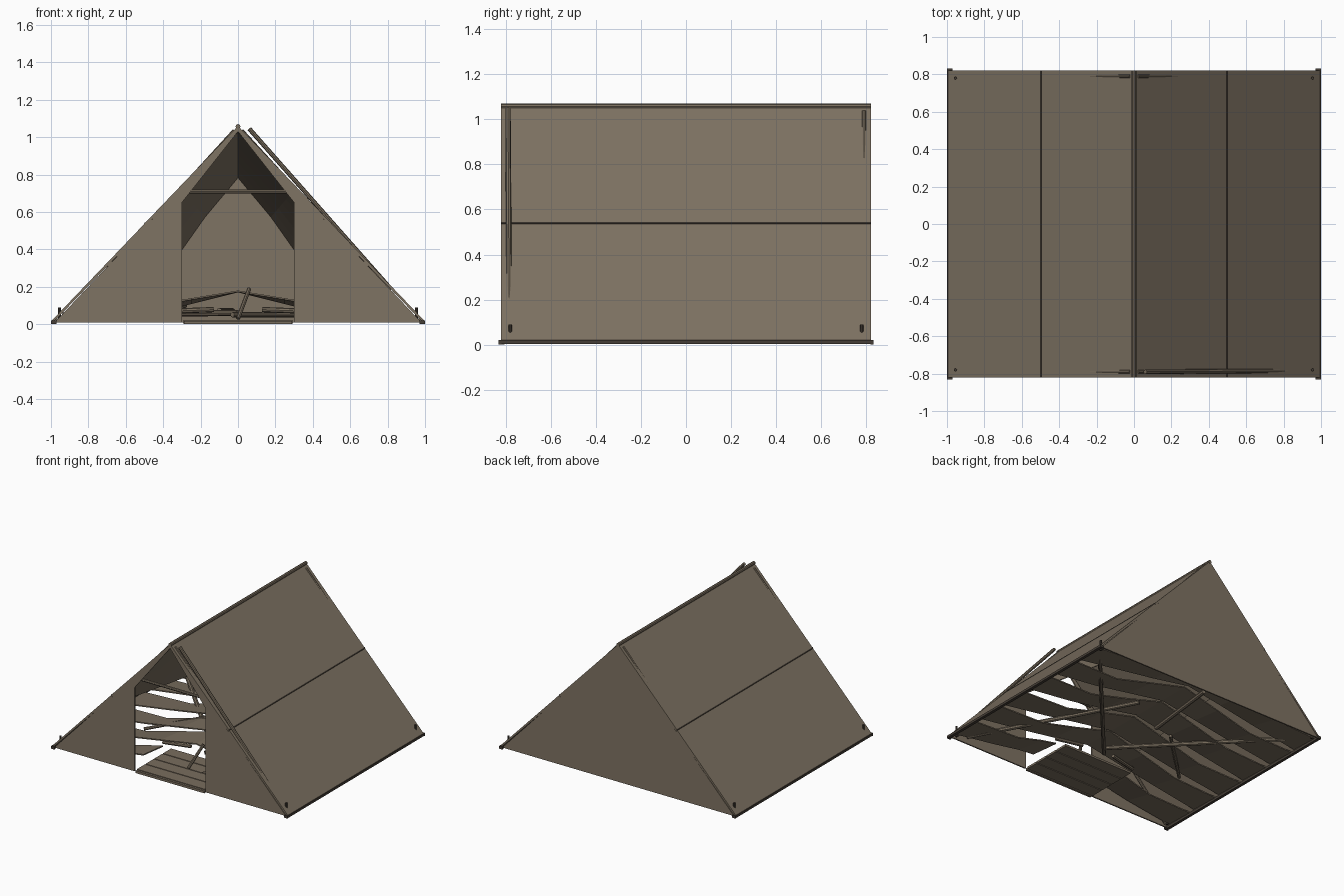
import bpy, bmesh, math, random
from mathutils import Vector

if "Cube" in bpy.data.objects:
    bpy.data.objects.remove(bpy.data.objects["Cube"])

random.seed(4)


def mat(name, rgb):
    m = bpy.data.materials.new(name)
    m.diffuse_color = (*rgb, 1)
    m.use_nodes = True
    m.node_tree.nodes["Principled BSDF"].inputs["Base Color"].default_value = m.diffuse_color
    return m


CANVAS = mat("tan canvas", (0.212, 0.172, 0.125))
WOOD = mat("brown wood", (0.19, 0.153, 0.11))
DARK = mat("dark trim", (0.06, 0.048, 0.037))


def mesh(name, verts, faces, m):
    me = bpy.data.meshes.new(name)
    me.from_pydata(verts, [], faces)
    me.materials.append(m)
    ob = bpy.data.objects.new(name, me)
    bpy.context.collection.objects.link(ob)
    # consistent outward normals
    bm = bmesh.new()
    bm.from_mesh(me)
    bmesh.ops.recalc_face_normals(bm, faces=bm.faces)
    bm.to_mesh(me)
    bm.free()
    return ob


def prism(name, pts, y0, y1, m):
    """Extrude an x-z outline along y."""
    n = len(pts)
    v = [(x, y0, z) for x, z in pts] + [(x, y1, z) for x, z in pts]
    f = [tuple(range(n)), tuple(range(2 * n - 1, n - 1, -1))]
    f += [(i, (i + 1) % n, (i + 1) % n + n, i + n) for i in range(n)]
    return mesh(name, v, f, m)


def box(name, lo, hi, m):
    return prism(name, [(lo[0], lo[2]), (hi[0], lo[2]), (hi[0], hi[2]), (lo[0], hi[2])], lo[1], hi[1], m)


def sheet(name, rows, thickness):
    """Thin sheet through equal rows of points."""
    c = len(rows[0])
    f = [(i * c + j, i * c + j + 1, (i + 1) * c + j + 1, (i + 1) * c + j)
         for i in range(len(rows) - 1) for j in range(c - 1)]
    ob = mesh(name, [p for r in rows for p in r], f, CANVAS)
    ob.modifiers.new("thickness", 'SOLIDIFY').thickness = thickness
    return ob


def pole(name, a, b, r, m=WOOD, sides=8):
    a, b = Vector(a), Vector(b)
    bpy.ops.mesh.primitive_cylinder_add(vertices=sides, radius=r, depth=(b - a).length,
                                        location=(a + b) / 2)
    ob = bpy.context.object
    ob.name = name
    ob.rotation_euler = (b - a).to_track_quat('Z', 'Y').to_euler()
    ob.data.materials.append(m)
    bpy.ops.object.shade_smooth_by_angle()
    return ob


for s, side in ((-1, "left"), (1, "right")):
    # Roof: two canvas panels, seam and eave bar
    prism(f"upper_roof_{side}", [(0, 1.06), (s * .5, .538), (s * .49, .528), (0, 1.04)], -.82, .82, CANVAS)
    prism(f"lower_roof_{side}", [(s * .5, .537), (s * .995, .02), (s * .98, .018), (s * .49, .525)],
          -.82, .82, CANVAS)
    prism(f"roof_seam_{side}", [(s * .497, .545), (s * .502, .54), (s * .5, .532), (s * .494, .54)],
          -.82, .82, DARK)
    box(f"eave_bar_{side}", (min(s * .978, s), -.828, .002), (max(s * .978, s), .828, .02), DARK)

    for e, end in ((-1, "front"), (1, "back")):
        pole(f"peg_{side}_{end}", (s * .955, e * .78, .01), (s * .955, e * .78, .09), .008, DARK)
        # Rafter breaking through the canvas near the ridge
        pole(f"rafter_{side}_{end}", (s * .02, e * .79, 1.035), (s * .95, e * .79, .018), .010)
        box(f"corner_foot_{side}_{end}", (min(s * .97, s), e * .825 - .006, 0),
            (max(s * .97, s), e * .825 + .006, .02), DARK)

    # Front wall half beside the door
    prism(f"front_wall_{side}", [(s * .3, .01), (s * .98, .01), (0, 1.045), (0, 1.03), (s * .3, .65)],
          -.82, -.81, CANVAS)

    # Inner lining, sagging towards the back
    rows = []
    for i in range(7):
        t = i / 6
        top, wid, low = 1.035 - .245 * t, .6 - .24 * t, .40 - .08 * t
        rows.append([(x, -.80 + 1.6 * t, z) for x, z in
                     ((0, top), (s * wid * .5, (top + low) / 2 + .02 * t), (s * wid, low))])
    sheet(f"inner_lining_{side}", rows, .005)

    # Twisted floor slats rising to the middle; the first lies beside the doorway
    for k in range(6):
        y = -.66 + .27 * k
        w = .122 + random.uniform(-.008, .008)
        rows = []
        for x in ((.25, .4, .6, .975) if k == 0 else (0, .3, .6, .975)):
            j = random.uniform(-.01, .01)
            front, rear = max(.03, .18 - .165 * x), max(.022, .178 - .25 * x)
            rows.append([(s * x, y - w + j, front), (s * x, y + w * (1.05 - .12 * x) + j, rear)])
        sheet(f"floor_slat_{side}_{k + 1}", rows, .008)

# Back wall
prism("back_wall", [(-.98, .01), (.98, .01), (0, 1.045)], .81, .82, CANVAS)

# Ridge pole resting on the peak
pole("ridge_pole", (0, -.822, 1.057), (0, .822, 1.057), .013)

# Crossbar over the doorway
pole("door_crossbar", (-.27, -.79, .71), (.27, -.79, .71), .011)

# Door sill and entrance planks
box("door_sill", (-.29, -.822, 0), (.29, -.805, .018), WOOD)
for k in range(4):
    box(f"entrance_plank_{k + 1}", (-.295, -.80 + .105 * k, .004), (.295, -.702 + .105 * k, .02), WOOD)

# Pole leaning outside on the right roof slope, sinking into the canvas
pole("leaning_pole", (.06, -.79, 1.045), (.82, -.785, .185), .012)

# Loose poles and logs on the floor
for i, (a, b, r) in enumerate([
    ((.85, -.79, .05), (.22, .32, .07), .016),
    ((0, -.3, .06), (-.93, .68, .05), .016),
    ((-.03, -.36, .05), (.90, .70, .05), .014),
    ((-.1, .12, .07), (-.03, .72, .07), .016),
    ((0, -.6, .03), (.06, -.5, .19), .011),
    ((-.34, -.42, .07), (-.13, -.38, .078), .014),
    ((.13, -.4, .078), (.34, -.44, .07), .014),
    ((-.62, -.25, .03), (-.28, .06, .10), .012),
]):
    pole(f"loose_pole_{i + 1}", a, b, r)
